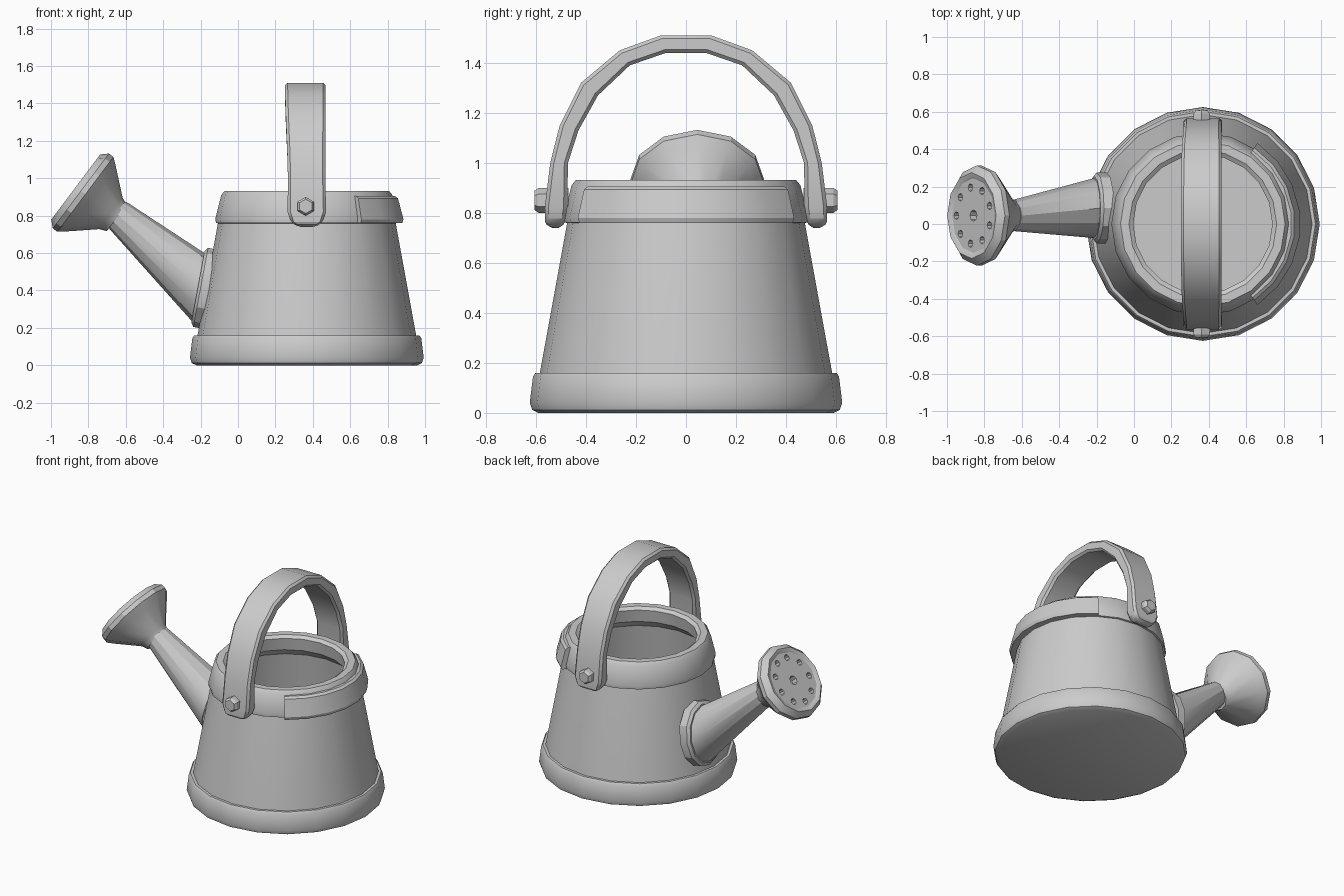
import bpy, bmesh
from math import sin, cos, pi, radians
from mathutils import Vector, Matrix

if "Cube" in bpy.data.objects:
    bpy.data.objects.remove(bpy.data.objects["Cube"])

CX = 0.368          # body axis
WALL = (-1, 0, 0.186)   # outward direction of the sloping wall at the spout
AIM = Vector((-0.8, 0, 0.6))  # direction the sprinkler head faces


def ring(c, normal, r, n, ry=None):
    """Circle / ellipse of n points around c, perpendicular to normal."""
    c, nv = Vector(c), Vector(normal).normalized()
    side = Vector((1, 0, 0)) if abs(nv.y) > 0.9 else Vector((0, 1, 0))
    u = nv.cross(side)
    ry = ry or r
    return [c + u * r * cos(2 * pi * i / n) + side * ry * sin(2 * pi * i / n) for i in range(n)]


def loft(name, rings, start=True, end=True, bevel=0, angle=28):
    """Skin a list of equal-length rings into a mesh object."""
    bm = bmesh.new()
    rows = [[bm.verts.new(p) for p in r] for r in rings]
    n = len(rows[0])
    for a, b in zip(rows, rows[1:]):
        for i in range(n):
            j = (i + 1) % n
            bm.faces.new((a[i], a[j], b[j], b[i]))
    if start:
        bm.faces.new(rows[0][::-1])
    if end:
        bm.faces.new(rows[-1])
    bmesh.ops.remove_doubles(bm, verts=bm.verts, dist=1e-5)
    bmesh.ops.recalc_face_normals(bm, faces=bm.faces)
    me = bpy.data.meshes.new(name)
    bm.to_mesh(me)
    bm.free()
    ob = bpy.data.objects.new(name, me)
    bpy.context.collection.objects.link(ob)
    bpy.ops.object.select_all(action='DESELECT')
    ob.select_set(True)
    bpy.context.view_layer.objects.active = ob
    bpy.ops.object.shade_smooth_by_angle(angle=radians(angle))
    if bevel:
        m = ob.modifiers.new("Bevel", 'BEVEL')
        m.width, m.segments, m.limit_method = bevel, 1, 'ANGLE'
    return ob


def lathe(name, profile, n=20, **kw):
    return loft(name, [ring((CX, 0, z), (0, 0, 1), r, n) for r, z in profile], **kw)


# Base band with closed underside
lathe("base_band", [(0.59, 0), (0.615, 0.012), (0.625, 0.04), (0.612, 0.145),
                    (0.602, 0.16), (0.57, 0.16), (0.57, 0.06)])

# Tapered hollow body with inside floor
lathe("body", [(0.55, 0.05), (0.435, 0.80), (0.468, 0.80), (0.59, 0.13), (0.60, 0.05)])

# Rolled top rim (closed loop profile)
rim = [(0.462, 0.755), (0.486, 0.762), (0.489, 0.785), (0.458, 0.91), (0.44, 0.932),
       (0.395, 0.932), (0.372, 0.915), (0.385, 0.83), (0.435, 0.78)]
lathe("top_rim", rim + rim[:1], start=False, end=False)

# Overlapping strap on the side of the rim opposite the spout
strap = [(0.46, 0.76), (0.515, 0.76), (0.522, 0.78), (0.492, 0.893), (0.475, 0.905), (0.43, 0.905)]
loft("rim_strap", [[Vector((CX + r * cos(a), r * sin(a), z)) for r, z in strap]
                   for a in (radians(-56 + 16 * k) for k in range(8))])

# Carrying handle: outer y,z / inner y,z / half width / centre x, mirrored over y
half = [(.550, .740, .495, .740, .045, .368),
        (.564, .765, .485, .765, .085, .368),
        (.565, .820, .475, .820, .103, .368),
        (.543, 1.00, .472, 1.00, .100, .367),
        (.505, 1.15, .430, 1.13, .102, .365),
        (.420, 1.32, .352, 1.27, .106, .362),
        (.265, 1.45, .225, 1.39, .108, .360),
        (.100, 1.51, .080, 1.44, .109, .360)]
path = [(-a, b, -c, d, w, x) for a, b, c, d, w, x in half] + half[::-1]
loft("handle", [[Vector((x - w, yo, zo)), Vector((x + w, yo, zo)),
                 Vector((x + w, yi, zi)), Vector((x - w, yi, zi))]
                for yo, zo, yi, zi, w, x in path], bevel=0.014)

# Handle rivets
for side, label in ((-1, "front"), (1, "back")):
    loft(label + "_rivet", [ring((0.362, side * y, 0.85), (0, 1, 0), r, 6)
                            for y, r in ((0.47, 0.05), (0.59, 0.05), (0.606, 0.038))])

# Collar where the spout meets the body
wall = Vector(WALL).normalized()
base = Vector((-0.165, 0.085, 0.41))
loft("spout_collar", [ring(base + wall * t, WALL, r, 12, ry)
                      for t, r, ry in ((-0.02, .215, .19), (0.035, .215, .19), (0.05, .195, .172))])

# Tapered spout
loft("spout", [ring(base, WALL, 0.19, 12, 0.165),
               ring(base + wall * 0.05, WALL, 0.185, 12, 0.16),
               ring((-0.655, 0.045, 0.815), (-0.75, 0, 0.66), 0.082, 12)])

# Sprinkler head
face = Vector((-0.868, 0.045, 0.953))
head = loft("sprinkler_head", [ring(face - AIM * t, AIM, r, 12, ry) for t, r, ry in (
    (0.275, .088, .085), (0.235, .105, .10), (0.10, .222, .235), (0.065, .25, .268),
    (0.035, .25, .268), (0.0, .218, .23), (0.006, .20, .21), (0.012, .19, .20))])

# Sprinkler holes: nine around one, cut as shallow recesses
turn = AIM.to_track_quat('Z', 'Y').to_matrix().to_4x4()
bm = bmesh.new()
spots = [face] + ring(face, AIM, 0.152, 9)
for k, p in enumerate(spots):
    r = 0.034 if k == 0 else 0.023
    bmesh.ops.create_cone(bm, cap_ends=True, segments=8, radius1=r * 0.8, radius2=r,
                          depth=0.08, matrix=Matrix.Translation(p - AIM * 0.01) @ turn)
me = bpy.data.meshes.new("hole_cutter")
bm.to_mesh(me)
bm.free()
cutter = bpy.data.objects.new("hole_cutter", me)
bpy.context.collection.objects.link(cutter)
cutter.hide_render = True
mod = head.modifiers.new("Holes", 'BOOLEAN')
mod.operation, mod.solver, mod.object = 'DIFFERENCE', 'EXACT', cutter
bpy.context.view_layer.objects.active = head
bpy.ops.object.modifier_apply(modifier=mod.name)
bpy.data.objects.remove(cutter)
